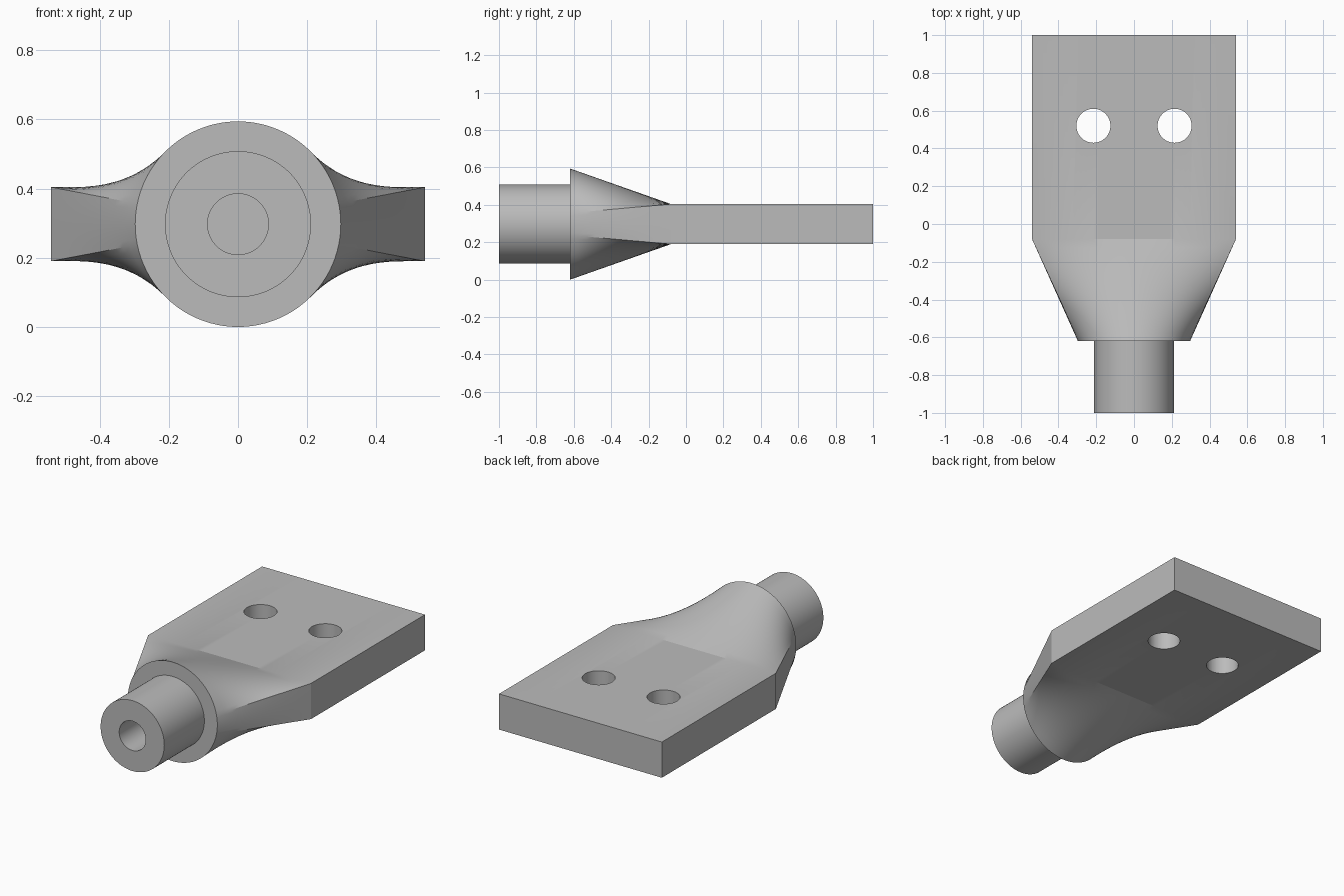
import bpy
import bmesh
from math import sin, cos, pi, radians

cube = bpy.data.objects.get("Cube")
if cube:
    bpy.data.objects.remove(cube)

AXIS_Z = 0.297                 # height of the centre line
HALF_W, HALF_H = 0.54, 0.107   # plate half width and half thickness
COLLAR_R = 0.297
CORNER = radians(11.5)         # collar angle that runs into each plate corner
COLLAR_Y, PLATE_Y, END_Y = -0.62, -0.08, 1.0

grey = bpy.data.materials.new("grey_metal")
grey.use_nodes = True
grey.diffuse_color = (0.5, 0.5, 0.5, 1)
grey.node_tree.nodes["Principled BSDF"].inputs["Base Color"].default_value = (0.5, 0.5, 0.5, 1)

# Angles of one quadrant, mirrored round to a full turn
quadrant = [CORNER * i / 4 for i in range(4)]
quadrant += [CORNER + (pi / 2 - CORNER) * i / 20 for i in range(21)]
half = quadrant + [pi - a for a in reversed(quadrant[:-1])]
ANGLES = half + [pi + a for a in half[1:-1]]


def circle(radius):
    return [(radius * cos(a), radius * sin(a)) for a in ANGLES]


def rectangle():
    """Rectangle outline matched point for point with the circle."""
    points = []
    for a in ANGLES:
        sx = 1 if cos(a) >= 0 else -1
        sz = 1 if sin(a) >= 0 else -1
        q = min(a % pi, pi - a % pi)
        if q <= CORNER:
            points.append((sx * HALF_W, sz * HALF_H * q / CORNER))
        else:
            points.append((sx * HALF_W * (pi / 2 - q) / (pi / 2 - CORNER), sz * HALF_H))
    return points


def loft(name, sections):
    """Skin a list of (y, outline) sections and cap both ends."""
    bm = bmesh.new()
    rings = [[bm.verts.new((x, y, AXIS_Z + z)) for x, z in outline] for y, outline in sections]
    n = len(ANGLES)
    for r0, r1 in zip(rings, rings[1:]):
        for i in range(n):
            j = (i + 1) % n
            bm.faces.new((r0[i], r0[j], r1[j], r1[i]))
    bm.faces.new(rings[0])
    bm.faces.new(rings[-1])
    bmesh.ops.recalc_face_normals(bm, faces=bm.faces)
    mesh = bpy.data.meshes.new(name)
    bm.to_mesh(mesh)
    bm.free()
    mesh.materials.append(grey)
    obj = bpy.data.objects.new(name, mesh)
    bpy.context.collection.objects.link(obj)
    return obj


def activate(obj):
    bpy.ops.object.select_all(action='DESELECT')
    obj.select_set(True)
    bpy.context.view_layer.objects.active = obj


# Round collar blending into the flat plate
round_end, flat_end = circle(COLLAR_R), rectangle()
STEPS = 12
sections = []
for k in range(STEPS + 1):
    t = k / STEPS
    outline = [(a[0] + (b[0] - a[0]) * t, a[1] + (b[1] - a[1]) * t)
               for a, b in zip(round_end, flat_end)]
    sections.append((COLLAR_Y + (PLATE_Y - COLLAR_Y) * t, outline))
sections.append((END_Y, flat_end))
plate = loft("plate_and_neck", sections)

# Two bolt holes through the plate
for side in (-1, 1):
    bpy.ops.mesh.primitive_cylinder_add(vertices=64, radius=0.09, depth=1,
                                        location=(side * 0.215, 0.52, AXIS_Z))
    cutter = bpy.context.object
    cutter.name = "hole_cutter"
    cutter.hide_render = True
    cutter.data.materials.append(grey)
    activate(plate)
    mod = plate.modifiers.new("bolt_hole", 'BOOLEAN')
    mod.operation = 'DIFFERENCE'
    mod.solver = 'EXACT'
    mod.object = cutter
    bpy.ops.object.modifier_apply(modifier=mod.name)
    bpy.data.objects.remove(cutter)

# Hollow spigot in front of the collar
spigot = loft("spigot", [(COLLAR_Y - 0.01, circle(0.088)), (-1, circle(0.088)),
                         (-1, circle(0.211)), (COLLAR_Y, circle(0.211))])

for obj in (plate, spigot):
    activate(obj)
    bpy.ops.object.shade_smooth_by_angle(angle=radians(15))
